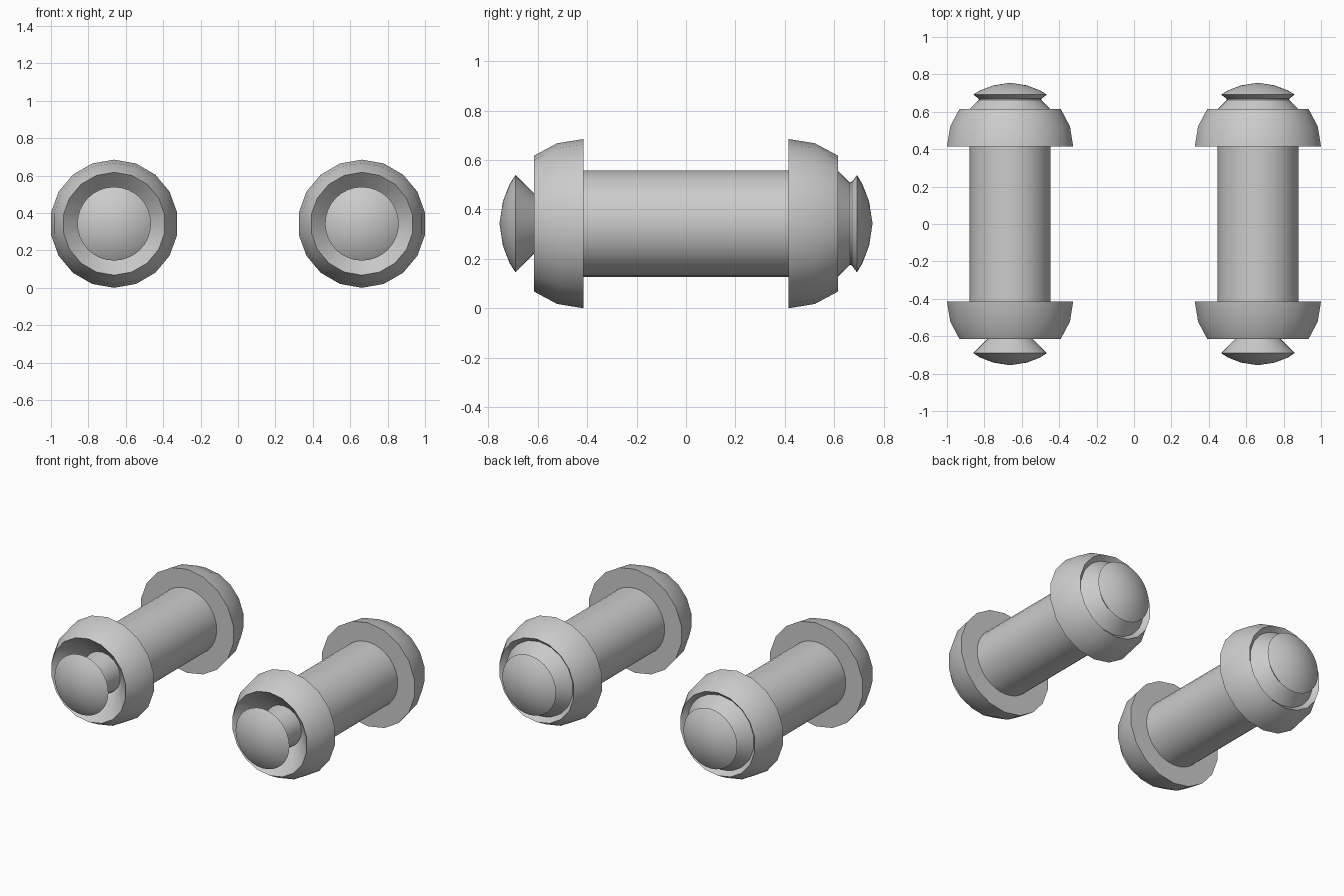
import bpy, bmesh
from math import sin, cos, tau, radians

if "Cube" in bpy.data.objects:
    bpy.data.objects.remove(bpy.data.objects["Cube"])

CX, CZ = 0.6625, 0.3425   # axis of the right-hand spool


def lathe(name, profile, sides):
    """Revolve (radius, y) points about the spool axis, then mirror to the other side."""
    bm = bmesh.new()
    rings = []
    for r, y in profile:
        if r == 0:
            rings.append([bm.verts.new((CX, y, CZ))] * sides)
        else:
            rings.append([bm.verts.new((CX + r * sin(tau * i / sides), y,
                                        CZ + r * cos(tau * i / sides))) for i in range(sides)])
    for a, b in zip(rings, rings[1:]):
        for i in range(sides):
            j = (i + 1) % sides
            bm.faces.new(list(dict.fromkeys((a[i], a[j], b[j], b[i]))))
    bmesh.ops.recalc_face_normals(bm, faces=bm.faces[:])
    mesh = bpy.data.meshes.new(name)
    bm.to_mesh(mesh)
    bm.free()
    obj = bpy.data.objects.new(name, mesh)
    bpy.context.collection.objects.link(obj)
    bpy.ops.object.select_all(action='DESELECT')
    obj.select_set(True)
    bpy.context.view_layer.objects.active = obj
    bpy.ops.object.shade_smooth_by_angle(angle=radians(30))
    obj.modifiers.new("mirror", 'MIRROR')
    return obj


# Central bar
lathe("bar", [(0, -0.44), (0.216, -0.44), (0.216, 0.44), (0, 0.44)], 32)

# Front collar: rounded outside, deep funnel inside
lathe("front_collar", [(0, -0.415), (0.3425, -0.415), (0.325, -0.522), (0.275, -0.615),
                       (0.13, -0.47), (0, -0.47)], 18)

# Rear collar: rounded outside, shallow groove inside
lathe("rear_collar", [(0, 0.415), (0.3425, 0.415), (0.325, 0.522), (0.275, 0.615),
                      (0.245, 0.585), (0, 0.585)], 18)

# Front button on a narrow neck
lathe("front_button", [(0, -0.46), (0.135, -0.46), (0.12, -0.613), (0.197, -0.69),
                       (0.16, -0.714), (0.09, -0.741), (0, -0.755)], 32)

# Rear button on a flared base
lathe("rear_button", [(0, 0.58), (0.25, 0.58), (0.167, 0.663), (0.17, 0.672), (0.197, 0.692),
                      (0.16, 0.714), (0.09, 0.741), (0, 0.755)], 32)
